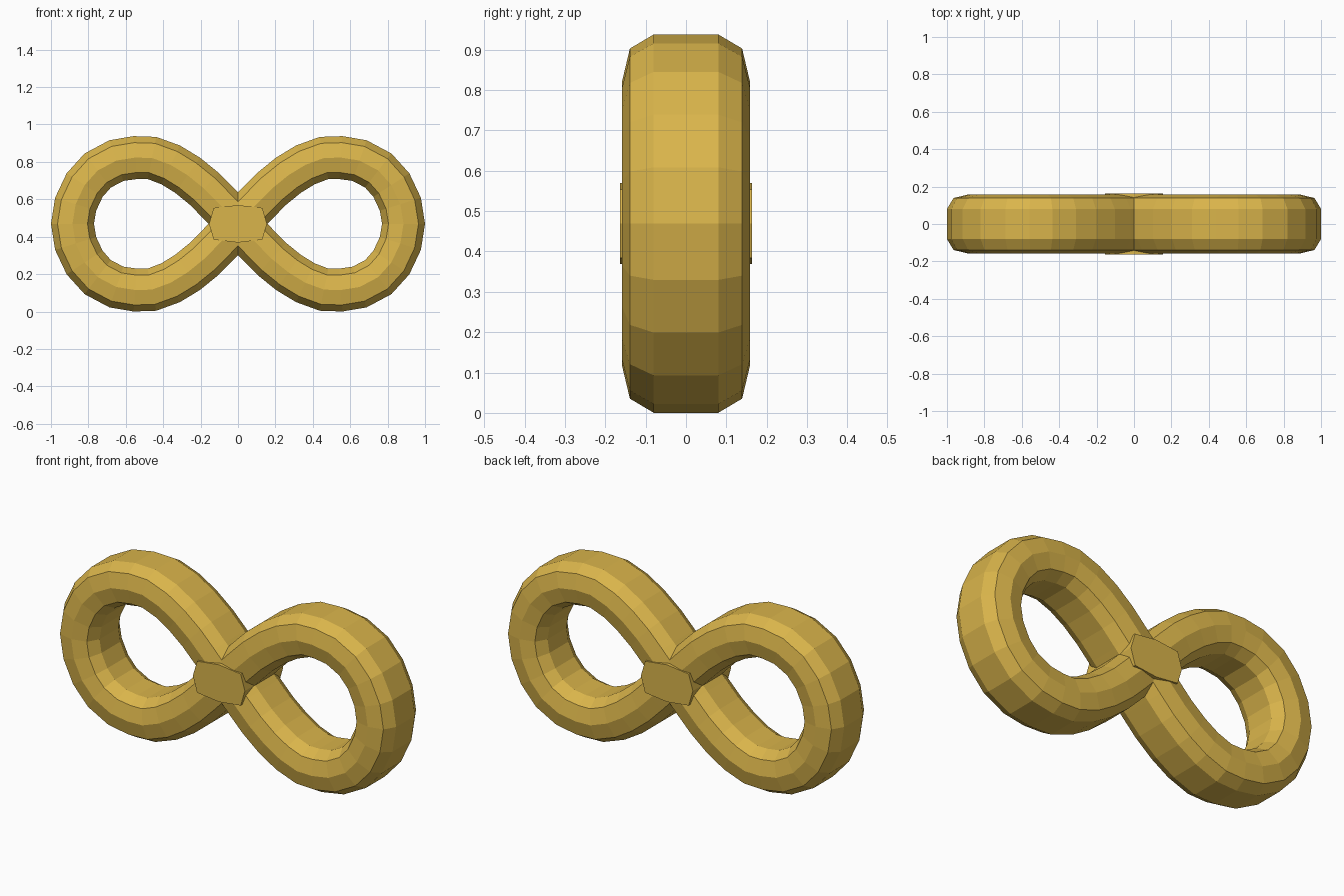
import bpy, bmesh
from mathutils import Vector

if "Cube" in bpy.data.objects:
    bpy.data.objects.remove(bpy.data.objects["Cube"])

MID_Z = 0.469

gold = bpy.data.materials.new("gold")
gold.diffuse_color = (0.70, 0.46, 0.07, 1)
gold.use_nodes = True
gold.node_tree.nodes["Principled BSDF"].inputs["Base Color"].default_value = gold.diffuse_color


def finish(name, bm):
    bmesh.ops.recalc_face_normals(bm, faces=bm.faces[:])
    me = bpy.data.meshes.new(name)
    bm.to_mesh(me)
    bm.free()
    ob = bpy.data.objects.new(name, me)
    bpy.context.collection.objects.link(ob)
    me.materials.append(gold)
    return ob


# centre line of one quarter: crossing -> top of lobe -> before the tip
quarter = [(0.05, 0.053), (0.10, 0.106), (0.18, 0.187), (0.27, 0.26), (0.36, 0.315),
           (0.46, 0.352), (0.55, 0.354), (0.65, 0.338), (0.75, 0.285),
           (0.82, 0.207), (0.868, 0.105)]


def lobe(s):
    upper = [(s * x, z) for x, z in quarter]
    lower = [(x, -z) for x, z in reversed(upper)]
    return [(0, 0)] + upper + [(s * 0.885, 0)] + lower


# figure-eight path with the right lobe and then the left lobe
path = [Vector(p) for p in lobe(1) + lobe(-1)]

# twelve-sided cross-section: (sideways offset, depth)
half = [(0.115, -0.08), (0.115, 0), (0.115, 0.08), (0.08, 0.139), (0, 0.158), (-0.08, 0.139)]
section = half + [(-u, -y) for u, y in half]

# looping band swept along the path
bm = bmesh.new()
rings = []
n, k = len(path), len(section)
for i, p in enumerate(path):
    t = (path[(i + 1) % n] - path[i - 1]).normalized()
    side = Vector((-t.y, t.x))
    ring = []
    for u, y in section:
        q = p + side * u
        ring.append(bm.verts.new((q.x, y, q.y + MID_Z)))
    rings.append(ring)
for i in range(n):
    a, b = rings[i], rings[(i + 1) % n]
    for j in range(k):
        bm.faces.new((a[j], a[(j + 1) % k], b[(j + 1) % k], b[j]))
band = finish("infinity_band", bm)

# flat-faced hub filling the crossing
bm = bmesh.new()
outline = [(0.155, 0), (0.13, 0.085), (0, 0.10), (-0.13, 0.085),
           (-0.155, 0), (-0.13, -0.085), (0, -0.10), (0.13, -0.085)]
front = [bm.verts.new((x, -0.163, z + MID_Z)) for x, z in outline]
face = bm.faces.new(front)
ext = bmesh.ops.extrude_face_region(bm, geom=[face])
bmesh.ops.translate(bm, vec=(0, 0.326, 0),
                    verts=[v for v in ext["geom"] if isinstance(v, bmesh.types.BMVert)])
hub = finish("crossing_hub", bm)
hub.hide_render = True
hub.hide_set(True)

# join band and hub into one clean solid
union = band.modifiers.new("join_hub", 'BOOLEAN')
union.operation = 'UNION'
union.solver = 'EXACT'
union.use_self = True
union.object = hub
